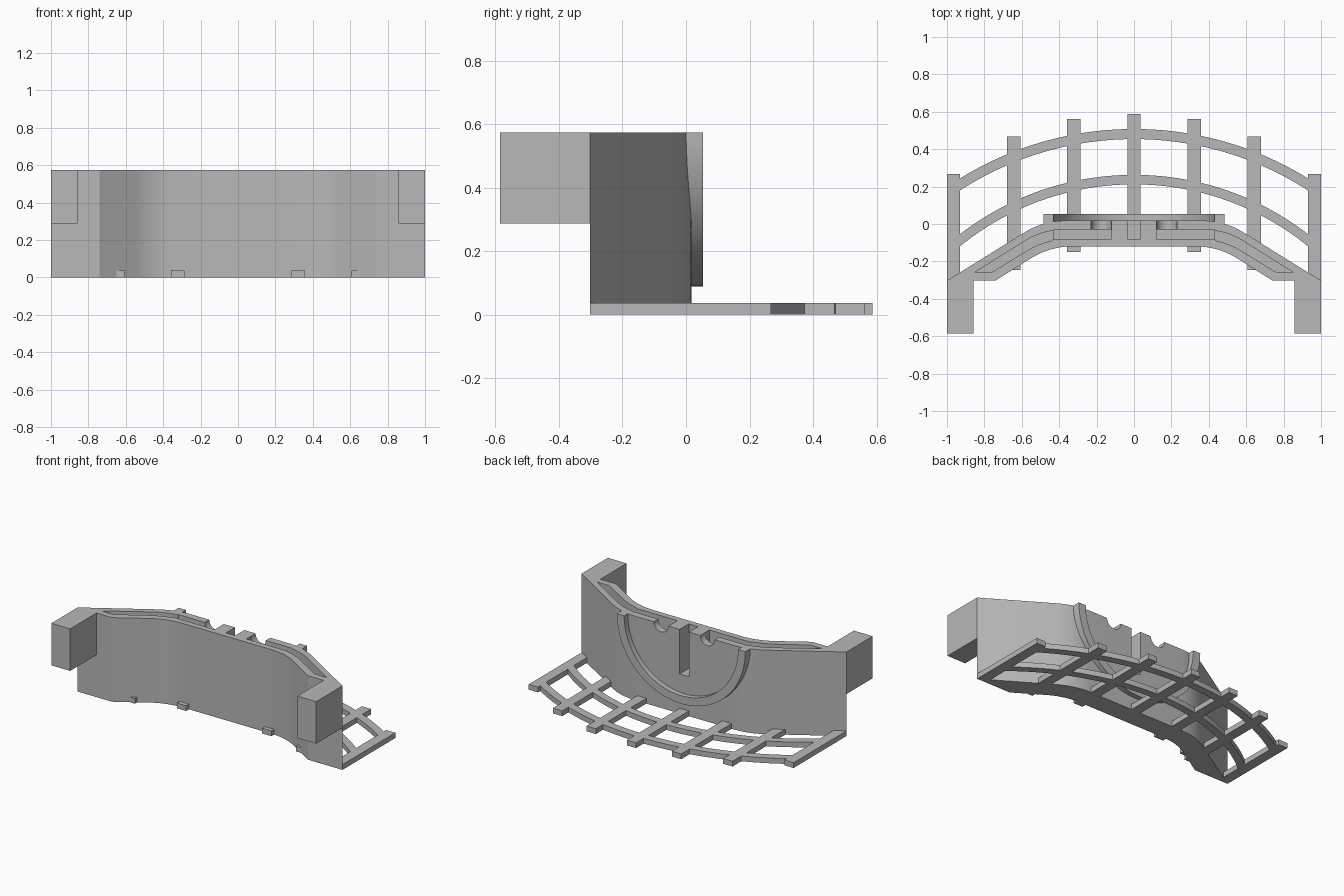
import bpy, bmesh, math
from mathutils import Vector

if "Cube" in bpy.data.objects:
    bpy.data.objects.remove(bpy.data.objects["Cube"], do_unlink=True)

grey = bpy.data.materials.new("plain_grey")
grey.use_nodes = True
grey.diffuse_color = (0.48, 0.48, 0.48, 1)
grey.node_tree.nodes["Principled BSDF"].inputs["Base Color"].default_value = (0.48, 0.48, 0.48, 1)

TOP = 0.574
GRID_TOP = 0.036


def prism(name, outline, lo, hi, axis="z"):
    """Extrude a flat outline along z, or an (x, z) outline along y."""
    bm = bmesh.new()
    place = (lambda p, h: (p[0], p[1], h)) if axis == "z" else (lambda p, h: (p[0], h, p[1]))
    face = bm.faces.new([bm.verts.new(place(p, lo)) for p in outline])
    moved = bmesh.ops.extrude_face_region(bm, geom=[face])["geom"]
    shift = Vector(place((0, 0), hi - lo))
    bmesh.ops.translate(bm, vec=shift, verts=[g for g in moved if isinstance(g, bmesh.types.BMVert)])
    bmesh.ops.recalc_face_normals(bm, faces=bm.faces)
    mesh = bpy.data.meshes.new(name)
    bm.to_mesh(mesh)
    bm.free()
    mesh.materials.append(grey)
    ob = bpy.data.objects.new(name, mesh)
    bpy.context.collection.objects.link(ob)
    return ob


def box(name, x0, x1, y0, y1, z0, z1):
    return prism(name, [(x0, y0), (x1, y0), (x1, y1), (x0, y1)], z0, z1)


def arc(cx, cy, r, a0, a1, n):
    return [(cx + r * math.cos(a0 + (a1 - a0) * i / n),
             cy + r * math.sin(a0 + (a1 - a0) * i / n)) for i in range(n + 1)]


def bend(end, corner, inner, reach=0.12, n=10):
    """Sloped line that turns smoothly into a straight one at the corner."""
    e, c, m = Vector(end), Vector(corner), Vector(inner)
    a = c + (e - c).normalized() * reach
    b = c + (m - c).normalized() * reach
    pts = [e]
    for i in range(n + 1):
        t = i / n
        pts.append(a * (1 - t) ** 2 + c * 2 * t * (1 - t) + b * t * t)
    return [tuple(p) for p in pts]


def mirrored(pts, s):
    return [(s * x, y) for x, y in pts]


def cut(ob, cutters):
    for c in cutters:
        c.hide_render = True
        mod = ob.modifiers.new("cut", "BOOLEAN")
        mod.operation, mod.solver, mod.object = "DIFFERENCE", "EXACT", c
    graph = bpy.context.evaluated_depsgraph_get()
    graph.update()
    mesh = bpy.data.meshes.new_from_object(ob.evaluated_get(graph))
    ob.modifiers.clear()
    ob.data = mesh
    for c in cutters:
        bpy.data.objects.remove(c, do_unlink=True)


def smooth(ob):
    bpy.ops.object.select_all(action="DESELECT")
    ob.select_set(True)
    bpy.context.view_layer.objects.active = ob
    bpy.ops.object.shade_smooth_by_angle(angle=math.radians(20))


# Bent wall
rear = bend((1, -0.302), (0.484, 0.018), (0, 0.018))
front = bend((0.74, -0.302), (0.45, -0.12), (0, -0.12))
wall = prism("bent_wall", rear + mirrored(rear, -1)[::-1] + mirrored(front, -1) + front[::-1], 0, TOP)

# Top groove, pocket and half-round notch on each side, centre slot
cutters = [box("slot_cutter", -0.035, 0.035, -0.08, 0.1, 0.27, 0.7)]
for s in (-1, 1):
    g_rear = bend((0.85, -0.258), (0.487, -0.03), (0.12, -0.03)) + [(0.425, -0.03)]
    g_front = bend((0.76, -0.258), (0.47, -0.08), (0.12, -0.08)) + [(0.425, -0.08)]
    g_rear = [p for p in g_rear if p[0] >= 0.425]
    g_front = [p for p in g_front if p[0] >= 0.425]
    cutters.append(prism("groove_cutter", mirrored(g_rear + g_front[::-1], s), TOP - 0.06, 0.7))
    x0, x1 = sorted((s * 0.12, s * 0.43))
    cutters.append(box("pocket_cutter", x0, x1, -0.08, -0.03, 0.28, 0.7))
    ring = arc(s * 0.175, TOP, 0.055, 0, 2 * math.pi, 32)[:-1]
    cutters.append(prism("notch_cutter", ring, -0.05, 0.1, "y"))
cut(wall, cutters)
smooth(wall)

# Raised half ring on the back of the wall
half_ring = prism("half_ring", arc(0, TOP, 0.485, math.pi, 2 * math.pi, 48)
                  + arc(0, TOP, 0.43, 2 * math.pi, math.pi, 48), -0.015, 0.053, "y")
smooth(half_ring)

# Forward arms
for side, s in (("left", 1), ("right", -1)):
    x0, x1 = sorted((s * 0.858, s))
    box(side + "_arm", x0, x1, -0.585, -0.302, TOP / 2, TOP)

# Floor grid: straight bars
box("grid_bar_centre", -0.035, 0.035, -0.1, 0.588, 0, GRID_TOP)
for x, y0, y1 in ((0.322, -0.15, 0.562), (0.643, -0.245, 0.467), (0.965, -0.302, 0.268)):
    for side, s in (("left", 1), ("right", -1)):
        box("grid_bar_" + side, s * x - 0.035, s * x + 0.035, y0, y1, 0, GRID_TOP)

# Floor grid: curved rails
for name, r0, r1 in (("inner_rail", 1.472, 1.523), ("outer_rail", 1.714, 1.768)):
    def sweep(r, flip):
        half = math.asin(0.95 / r) * flip
        return arc(0, -1.26, r, math.pi / 2 - half, math.pi / 2 + half, 40)
    smooth(prism(name, sweep(r1, 1) + sweep(r0, -1), 0, GRID_TOP))
